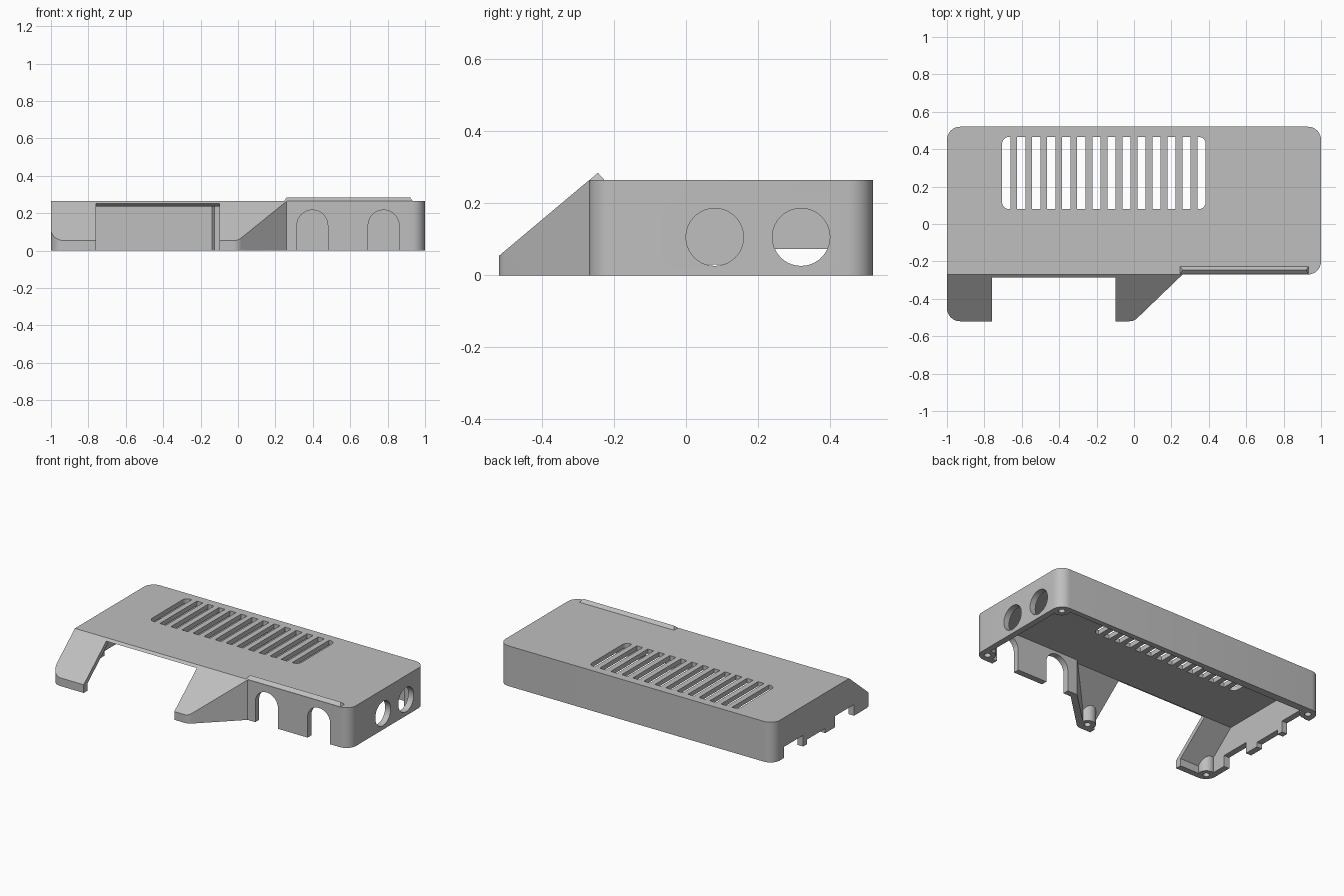
import bpy, bmesh, math
from mathutils import Vector

if "Cube" in bpy.data.objects:
    bpy.data.objects.remove(bpy.data.objects["Cube"])

grey = bpy.data.materials.new("plain_grey")
grey.use_nodes = True
COLOUR = (0.52, 0.52, 0.52, 1)
grey.diffuse_color = COLOUR
grey.node_tree.nodes["Principled BSDF"].inputs["Base Color"].default_value = COLOUR

TOP, WALL = 0.265, 0.04
MAP = {"x": lambda a, b, t: (t, a, b),
       "y": lambda a, b, t: (a, t, b),
       "z": lambda a, b, t: (a, b, t)}


def rounded(points, radii, steps=8):
    """Outline with each corner rounded by its own radius."""
    out = []
    for i, r in enumerate(radii):
        p = Vector(points[i])
        u = (Vector(points[i - 1]) - p).normalized()
        v = (Vector(points[(i + 1) % len(points)]) - p).normalized()
        if r == 0:
            out.append(p)
            continue
        half = u.angle(v) / 2
        centre = p + (u + v).normalized() * r / math.sin(half)
        start = p + u * r / math.tan(half) - centre
        end = p + v * r / math.tan(half) - centre
        a0 = math.atan2(start.y, start.x)
        turn = math.atan2(start.x * end.y - start.y * end.x, start.dot(end))
        for k in range(steps + 1):
            a = a0 + turn * k / steps
            out.append(centre + Vector((math.cos(a), math.sin(a))) * r)
    return out


def circle(x, y, r, n=40):
    return [(x + r * math.cos(math.tau * k / n), y + r * math.sin(math.tau * k / n))
            for k in range(n)]


def rect(x0, x1, y0, y1):
    return [(x0, y0), (x1, y0), (x1, y1), (x0, y1)]


def prism(name, outline, axis, lo, hi):
    """Extrude a flat outline along an axis."""
    bm = bmesh.new()
    ends = [[bm.verts.new(MAP[axis](p[0], p[1], t)) for p in outline] for t in (lo, hi)]
    bm.faces.new(ends[0])
    bm.faces.new(ends[1])
    n = len(outline)
    for i in range(n):
        j = (i + 1) % n
        bm.faces.new((ends[0][i], ends[0][j], ends[1][j], ends[1][i]))
    bmesh.ops.recalc_face_normals(bm, faces=bm.faces)
    mesh = bpy.data.meshes.new(name)
    bm.to_mesh(mesh)
    bm.free()
    ob = bpy.data.objects.new(name, mesh)
    bpy.context.collection.objects.link(ob)
    return ob


def cut(target, cutter):
    """Subtract the cutter, apply, and remove it."""
    cutter.hide_render = True
    mod = target.modifiers.new("cut", "BOOLEAN")
    mod.operation, mod.solver, mod.object = "DIFFERENCE", "EXACT", cutter
    graph = bpy.context.evaluated_depsgraph_get()
    mesh = bpy.data.meshes.new_from_object(target.evaluated_get(graph))
    target.modifiers.clear()
    target.data = mesh
    bpy.data.objects.remove(cutter)


def slope_wedge(drop, x_end):
    """Everything above the slanted front."""
    z = lambda y: TOP - drop + 0.84 * (y + 0.27)
    return prism("wedge", [(-0.7, z(-0.7)), (-0.15, z(-0.15)), (-0.7, 0.5)], "x", -1.2, x_end)


# Outer block with slanted front
shell = prism("lid_shell", rounded(
    [(-1, -0.52), (0, -0.52), (0.26, -0.27), (1, -0.27), (1, 0.52), (-1, 0.52)],
    [0.07, 0.06, 0, 0.07, 0.07, 0.07]), "z", 0, TOP)
cut(shell, slope_wedge(0.001, 0.262))

# Cavity that leaves walls, roof and corner screw posts
cavity = prism("cavity", rounded(
    [(-0.96, -0.48), (-0.017, -0.48), (0.244, -0.23), (0.96, -0.23), (0.96, 0.485),
     (-0.125, 0.485), (-0.14, 0.47), (-0.96, 0.47)],
    [0.03, 0.02, 0, 0.03, 0.03, 0, 0, 0.03]), "z", -0.1, TOP - 0.03)
cut(cavity, slope_wedge(WALL, 0.25))
posts = [(-0.945, 0.465, 0.15), (0.945, 0.465, 0.15), (0.945, -0.215, 0.15),
         (-0.945, -0.465, 0.05), (-0.03, -0.462, 0.05)]
for x, y, depth in posts:
    cut(cavity, prism("post", circle(x, y, 0.05), "z", -0.2, 0.4))
cut(shell, cavity)
for x, y, depth in posts:
    cut(shell, prism("screw_hole", circle(x, y, 0.02, 20), "z", -0.1, depth))

# Large front opening
cut(shell, prism("opening", [(-0.6, -0.1), (-0.255, -0.1), (-0.255, 0.235),
                             (-0.287, 0.252), (-0.287, 0.4), (-0.6, 0.4)], "x", -0.76, -0.1))

# Arched front ports
for x in (0.3975, 0.7785):
    arch = rounded(rect(x - 0.0825, x + 0.0825, -0.1, 0.217), [0, 0, 0.082, 0.082], 14)
    cut(shell, prism("arch", arch, "y", -0.4, -0.2))

# Round side ports
for y in (0.08, 0.32):
    cut(shell, prism("port", circle(y, 0.106, 0.08), "x", 0.92, 1.1))

# Notches along the opposite wall
for y0, y1, z in ((0.21, 0.41, 0.073), (-0.02, 0.17, 0.03), (-0.32, -0.12, 0.073)):
    cut(shell, prism("notch", rect(y0, y1, -0.1, z), "x", -1.1, -0.93))

# Roof vents, outer corners of the row rounded
COUNT = 14
for i in range(COUNT):
    x = -0.705 + i * 0.0803
    a = 0.035 if i == 0 else 0
    b = 0.035 if i == COUNT - 1 else 0
    slot = rounded(rect(x, x + 0.044, 0.08, 0.465), [a, b, b, a])
    cut(shell, prism("vent", slot, "z", 0.15, 0.4))

# Raised ridge above the ports
ridge = prism("front_ridge", [(-0.27, TOP - 0.002), (-0.245, 0.285), (-0.225, TOP - 0.002)],
              "x", 0.245, 0.935)
for v in ridge.data.vertices:
    if v.co.z > TOP:
        v.co.x += 0.015 if v.co.x < 0.5 else -0.015

for ob in (shell, ridge):
    ob.data.materials.clear()
    ob.data.materials.append(grey)
    for poly in ob.data.polygons:
        poly.material_index = 0
bpy.ops.object.select_all(action="DESELECT")
shell.select_set(True)
bpy.context.view_layer.objects.active = shell
bpy.ops.object.shade_smooth_by_angle(angle=math.radians(25))
